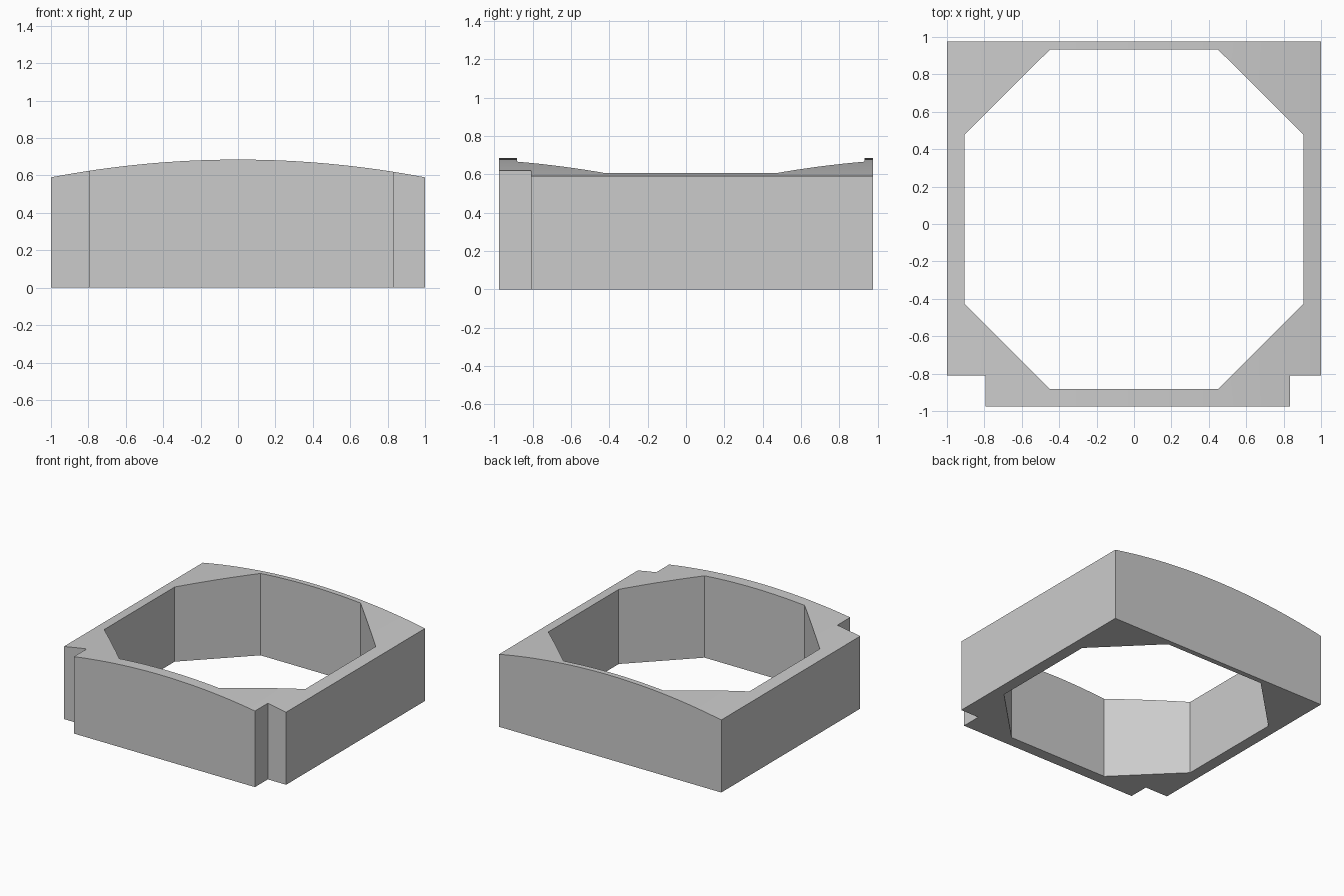
import bpy
import bmesh
import math
import mathutils

cube = bpy.data.objects.get("Cube")
if cube:
    bpy.data.objects.remove(cube, do_unlink=True)

DEPTH = 0.975          # half depth of the frame
EDGE_Z, CROWN_Z = 0.59, 0.685

grey = bpy.data.materials.new("plain grey")
grey.use_nodes = True
colour = (0.6, 0.6, 0.6, 1)
grey.diffuse_color = colour
grey.node_tree.nodes["Principled BSDF"].inputs["Base Color"].default_value = colour


def prism(name, outline, offset):
    """Solid made by extruding a closed outline of 3D points."""
    bm = bmesh.new()
    face = bm.faces.new([bm.verts.new(p) for p in outline])
    side = bmesh.ops.extrude_face_region(bm, geom=[face])
    verts = [v for v in side["geom"] if isinstance(v, bmesh.types.BMVert)]
    bmesh.ops.translate(bm, verts=verts, vec=mathutils.Vector(offset))
    bmesh.ops.recalc_face_normals(bm, faces=bm.faces)
    mesh = bpy.data.meshes.new(name)
    bm.to_mesh(mesh)
    bm.free()
    mesh.materials.append(grey)
    obj = bpy.data.objects.new(name, mesh)
    bpy.context.collection.objects.link(obj)
    return obj


def cut(body, outline):
    """Cut a vertical hole with the given plan outline through the body."""
    cutter = prism("cutter", [(x, y, -0.5) for x, y in outline], (0, 0, 2))
    cutter.hide_render = True
    mod = body.modifiers.new("cut", "BOOLEAN")
    mod.operation = "DIFFERENCE"
    mod.solver = "EXACT"
    mod.object = cutter
    bpy.context.view_layer.objects.active = body
    bpy.ops.object.modifier_apply(modifier=mod.name)
    bpy.data.objects.remove(cutter, do_unlink=True)


# Block with a gently arched top
rise = CROWN_Z - EDGE_Z
radius = (1 + rise * rise) / (2 * rise)
steps = 32
profile = [(-1, -DEPTH, 0), (1, -DEPTH, 0)]
for i in range(steps + 1):
    x = 1 - 2 * i / steps
    z = CROWN_Z - radius + math.sqrt(radius * radius - x * x)
    profile.append((x, -DEPTH, z))
frame = prism("arched_frame", profile, (0, 2 * DEPTH, 0))

# Eight-sided opening, set slightly towards the back
half_x, half_y, flat_x, flat_y, shift = 0.905, 0.907, 0.45, 0.453, 0.025
quarter = [(half_x, flat_y), (flat_x, half_y)]
half = quarter + [(-x, y) for x, y in reversed(quarter)]
opening = half + [(x, -y) for x, y in reversed(half)]
cut(frame, [(x, y + shift) for x, y in opening])

# Square notches in the two front corners
for inner, outer in ((-0.795, -1.2), (0.835, 1.2)):
    cut(frame, [(inner, -1.2), (outer, -1.2), (outer, -0.81), (inner, -0.81)])

# Smooth the arch, keep the corners crisp
bpy.ops.object.select_all(action="DESELECT")
frame.select_set(True)
bpy.context.view_layer.objects.active = frame
bpy.ops.object.shade_smooth_by_angle(angle=math.radians(20))
